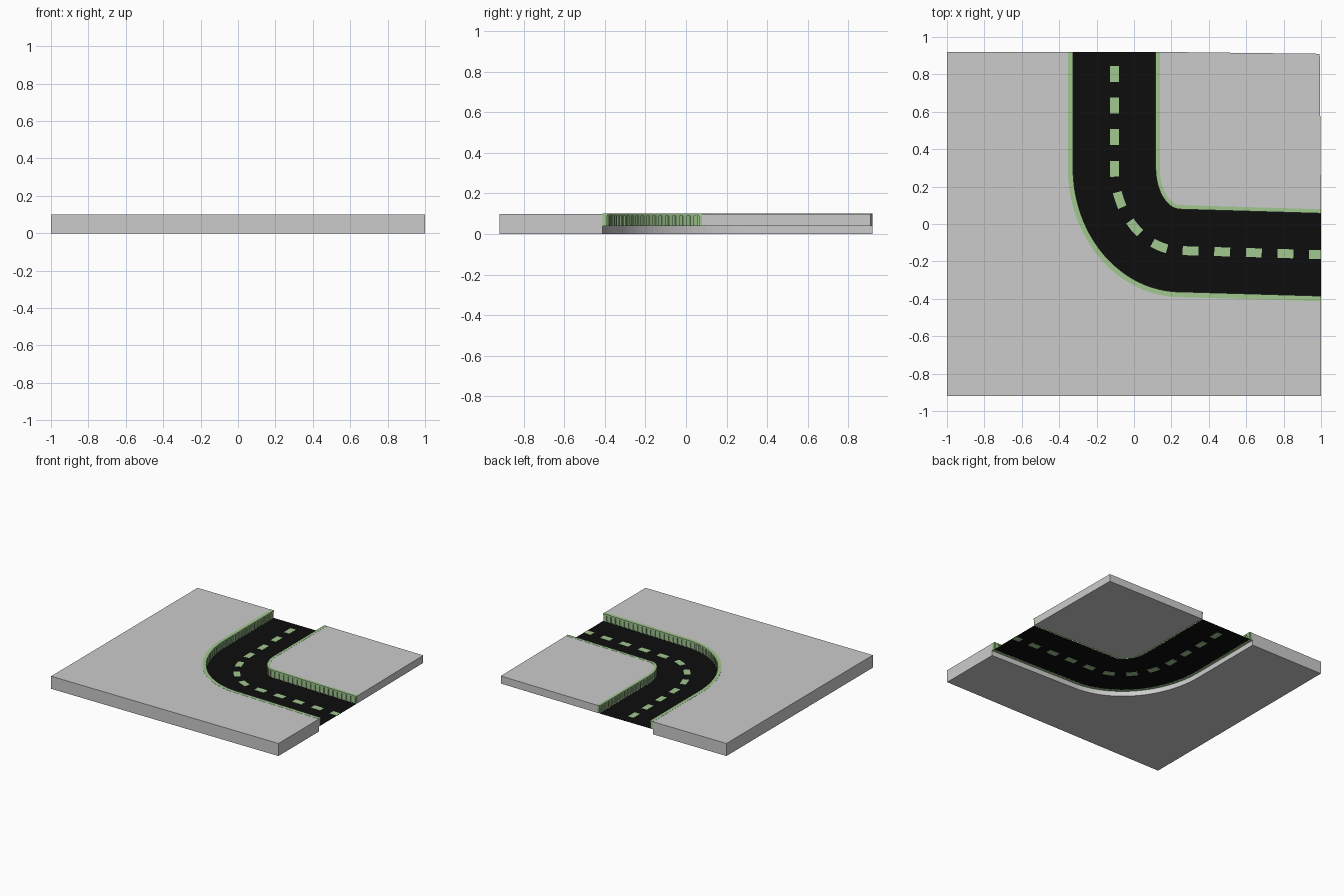
import bpy, bmesh, math
from mathutils import Vector

if "Cube" in bpy.data.objects:
    bpy.data.objects.remove(bpy.data.objects["Cube"])

TOP, ROAD_Z, EDGE_Y = 0.10, 0.04, 0.92


def material(name, rgb):
    m = bpy.data.materials.new(name)
    m.diffuse_color = (*rgb, 1)
    m.use_nodes = True
    m.node_tree.nodes["Principled BSDF"].inputs["Base Color"].default_value = m.diffuse_color
    return m


green = material("kerb_green", (0.36, 0.58, 0.28))
black = material("asphalt", (0.004, 0.004, 0.004))


def make_object(name, bm, mat=None):
    bmesh.ops.recalc_face_normals(bm, faces=bm.faces)
    me = bpy.data.meshes.new(name)
    bm.to_mesh(me)
    bm.free()
    ob = bpy.data.objects.new(name, me)
    bpy.context.collection.objects.link(ob)
    if mat:
        me.materials.append(mat)
    return ob


def path(d, n=32):
    """Road bend offset by d from the centreline (positive = outside)."""
    pts = [Vector((-0.105 - d, EDGE_Y))]
    for i in range(n + 1):
        a = math.pi / 2 * i / n
        pts.append(Vector((0.25 - (0.355 + d) * math.cos(a),
                           0.30 - (0.442 + d) * math.sin(a))))
    pts.append(Vector((1.0, 0.30 - 0.442 - d - 0.022)))
    return pts


def prism(bm, outline, z0, z1):
    low = bm.faces.new([bm.verts.new((p.x, p.y, z0)) for p in outline])
    ext = bmesh.ops.extrude_face_region(bm, geom=[low], use_keep_orig=True)
    for v in ext["geom"]:
        if isinstance(v, bmesh.types.BMVert):
            v.co.z = z1


def strip(bm, left, right, z0, z1):
    """Solid band between two matching point rows."""
    rows = [[bm.verts.new((p.x, p.y, z)) for p in side]
            for side, z in ((left, z0), (right, z0), (right, z1), (left, z1))]
    for i in range(len(left) - 1):
        for k in range(4):
            a, b = rows[k], rows[(k + 1) % 4]
            bm.faces.new((a[i], a[i + 1], b[i + 1], b[i]))
    for e in (0, -1):
        bm.faces.new([r[e] for r in rows])


def sample(pts, s):
    """Point and left normal at arc length s."""
    for a, b in zip(pts, pts[1:]):
        length = (b - a).length
        if s <= length or b is pts[-1]:
            t = (b - a).normalized()
            return a + t * min(s, length), Vector((t.y, -t.x))
        s -= length


def total(pts):
    return sum((b - a).length for a, b in zip(pts, pts[1:]))


# Raised ground on both sides of the bend
bm = bmesh.new()
prism(bm, path(0.249) + [Vector((1, -EDGE_Y)), Vector((-1, -EDGE_Y)),
                         Vector((-1, EDGE_Y))], 0, TOP)
make_object("outer_ground", bm)
bm = bmesh.new()
prism(bm, path(-0.243) + [Vector((0.993, 0.91))], ROAD_Z, TOP)
make_object("inner_ground", bm)

# Road sheet
bm = bmesh.new()
rows = [[bm.verts.new((p.x, p.y, ROAD_Z)) for p in path(d)] for d in (-0.225, 0.225)]
for i in range(len(rows[0]) - 1):
    bm.faces.new((rows[1][i], rows[1][i + 1], rows[0][i + 1], rows[0][i]))
make_object("road", bm, black)

# Dashed centre line
bm = bmesh.new()
centre = path(0)
for k in range(12):
    start = 0.075 + 0.169 * k
    pts = [sample(centre, start + 0.085 * j / 4) for j in range(5)]
    if (pts[-1][0] - pts[-2][0]).length < 1e-4:
        end = total(centre)
        pts = [sample(centre, start + (end - start) * j / 4) for j in range(5)]
    strip(bm, [p + n * 0.024 for p, n in pts], [p - n * 0.024 for p, n in pts],
          ROAD_Z - 0.0015, ROAD_Z + 0.0015)
make_object("centre_line_dashes", bm, green)

# Ribbed kerbs: backing wall, top rail and evenly spaced ribs
for name, face, back in (("outer_kerb", 0.221, 0.249), ("inner_kerb", -0.221, -0.243)):
    mid = face + math.copysign(0.007, face)
    bm = bmesh.new()
    strip(bm, path(mid), path(back), ROAD_Z, TOP + 0.001)
    make_object(name + "_wall", bm, green)
    bm = bmesh.new()
    strip(bm, path(face), path(mid), TOP - 0.01, TOP + 0.001)
    make_object(name + "_rail", bm, green)
    bm = bmesh.new()
    line = path((face + mid) / 2)
    length = total(line)
    count = round(length / 0.04)
    for k in range(count):
        s = (k + 0.5) * length / count
        ends = [sample(line, s + o) for o in (-0.01, 0.01)]
        strip(bm, [p + n * 0.0035 for p, n in ends],
              [p - n * 0.0035 for p, n in ends], ROAD_Z, TOP - 0.01)
    make_object(name + "_ribs", bm, green)
